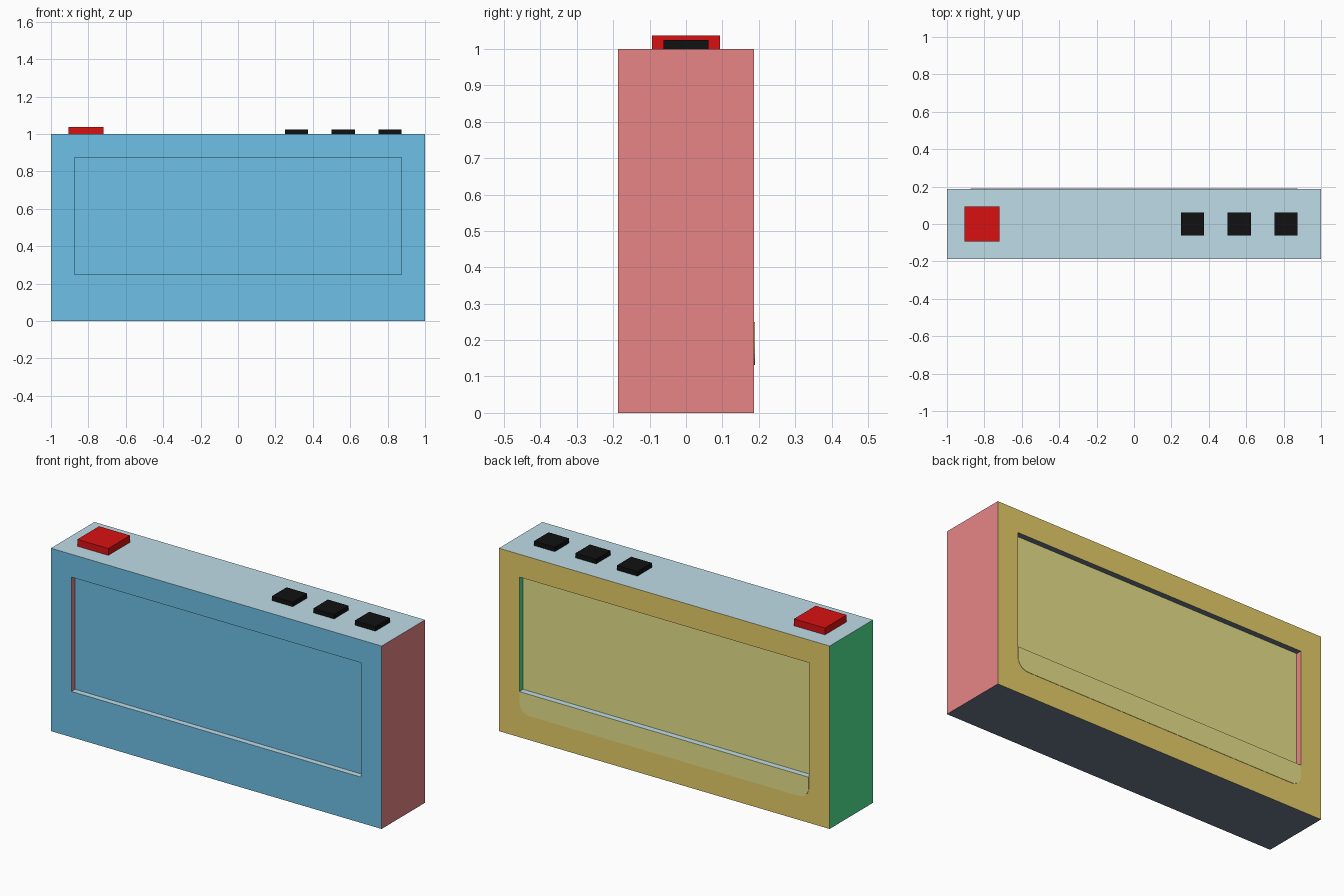
import bpy, bmesh, math
from mathutils import Vector

if "Cube" in bpy.data.objects:
    bpy.data.objects.remove(bpy.data.objects["Cube"])


def material(name, hex_code):
    """Flat material from an sRGB hex colour."""
    rgb = [int(hex_code[i:i + 2], 16) / 255 for i in (0, 2, 4)]
    lin = [c / 12.92 if c <= 0.04045 else ((c + 0.055) / 1.055) ** 2.4 for c in rgb]
    m = bpy.data.materials.new(name)
    m.diffuse_color = (*lin, 1)
    m.use_nodes = True
    m.node_tree.nodes["Principled BSDF"].inputs["Base Color"].default_value = m.diffuse_color
    return m


blue = material("sky blue", "7BD4FF")
yellow = material("yellow", "F8DD72")
pale_yellow = material("pale yellow", "FFF899")
pink = material("pink", "FF9394")
green = material("green", "59FFA4")
ice = material("ice white", "CCEBF7")
slate = material("slate", "6E788C")
red = material("red", "D81111")
black = material("black", "111111")


def finish(bm, name, mats):
    mesh = bpy.data.meshes.new(name)
    bm.to_mesh(mesh)
    bm.free()
    for m in mats:
        mesh.materials.append(m)
    obj = bpy.data.objects.new(name, mesh)
    bpy.context.collection.objects.link(obj)
    return obj


def box(bm, size, centre):
    verts = bmesh.ops.create_cube(bm, size=1)["verts"]
    for v in verts:
        v.co = Vector(a * b + c for a, b, c in zip(v.co, size, centre))


HALF_Y, MARGIN, RECESS = 0.1875, 0.125, 0.031

# Case with a recessed panel on the front and the back
bm = bmesh.new()
box(bm, (2, 2 * HALF_Y, 1), (0, 0, 0.5))
bm.normal_update()
for face in [f for f in bm.faces if abs(f.normal.y) > 0.9]:
    inward = Vector((0, -math.copysign(RECESS, face.normal.y), 0))
    bmesh.ops.inset_individual(bm, faces=[face], thickness=MARGIN, use_even_offset=True)
    for v in face.verts:
        if v.co.z < 0.5:
            v.co.z = 0.25
    panel = bmesh.ops.extrude_discrete_faces(bm, faces=[face])["faces"][0]
    bmesh.ops.translate(bm, verts=panel.verts[:], vec=inward)
bmesh.ops.recalc_face_normals(bm, faces=bm.faces[:])
bm.normal_update()

# Colour every face by the direction it looks in
directions = [(0, -1, 0), (0, 1, 0), (1, 0, 0), (-1, 0, 0), (0, 0, 1), (0, 0, -1)]
for f in bm.faces:
    f.material_index = max(range(6), key=lambda i: f.normal.dot(Vector(directions[i])))
    if f.material_index == 1 and f.calc_center_median().y < HALF_Y - 0.01:
        f.material_index = 6  # back panel
finish(bm, "case", [blue, yellow, pink, green, ice, slate, pale_yellow])

# Pale strip under the back panel, rounded at its lower corners
bm = bmesh.new()
radius, low, side = 0.06, 0.132, 0.875
profile = [(-side, 0.25)]
for cx, start in ((-side + radius, 180), (side - radius, 270)):
    for k in range(7):
        a = math.radians(start + 15 * k)
        profile.append((cx + radius * math.cos(a), low + radius + radius * math.sin(a)))
profile.append((side, 0.25))
strip = bm.faces.new([bm.verts.new((x, HALF_Y, z)) for x, z in profile])
top = bmesh.ops.extrude_face_region(bm, geom=[strip])["geom"]
bmesh.ops.translate(bm, verts=[g for g in top if isinstance(g, bmesh.types.BMVert)],
                    vec=(0, 0.002, 0))
bmesh.ops.recalc_face_normals(bm, faces=bm.faces[:])
finish(bm, "back_strip", [pale_yellow])

# Large button on the left of the top
bm = bmesh.new()
box(bm, (0.1875, 0.1875, 0.0375), (-0.8125, 0, 1.01875))
finish(bm, "main_button", [red])

# Three small buttons on the right of the top
for i in range(3):
    bm = bmesh.new()
    box(bm, (0.125, 0.125, 0.025), (0.3125 + 0.25 * i, 0, 1.0125))
    finish(bm, f"small_button_{i + 1}", [black])
